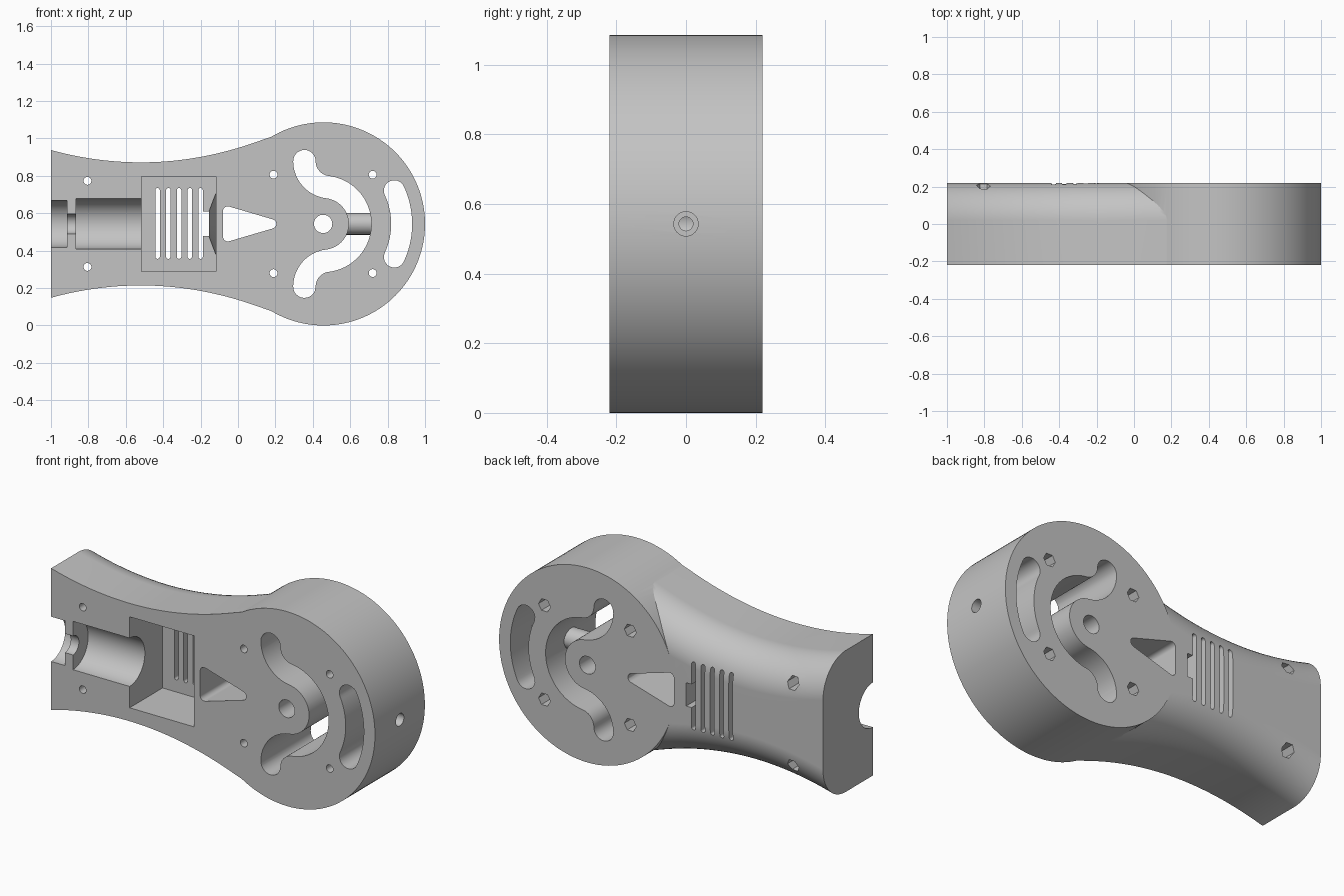
import bpy, bmesh
from math import sin, cos, pi, sqrt, radians, atan2
from mathutils import Vector

cube = bpy.data.objects.get("Cube")
if cube:
    bpy.data.objects.remove(cube)

MID = 0.543      # height of the symmetry axis
HALF = 0.22      # half thickness
PIVOT = 0.455    # x of the pivot hole
FILLET = 0.2     # rounding on the back of the handle

grey = bpy.data.materials.new("grey_plastic")
grey.use_nodes = True
color = (0.55, 0.55, 0.55, 1)
grey.diffuse_color = color
grey.node_tree.nodes["Principled BSDF"].inputs["Base Color"].default_value = color


def loft(name, rings):
    """Closed solid through rings with equal point counts."""
    bm = bmesh.new()
    loops = [[bm.verts.new(p) for p in ring] for ring in rings]
    for a, b in zip(loops, loops[1:]):
        for i in range(len(a)):
            j = (i + 1) % len(a)
            bm.faces.new((a[i], a[j], b[j], b[i]))
    bm.faces.new(loops[0])
    bm.faces.new(loops[-1])
    bmesh.ops.recalc_face_normals(bm, faces=bm.faces)
    mesh = bpy.data.meshes.new(name)
    bm.to_mesh(mesh)
    bm.free()
    mesh.materials.append(grey)
    obj = bpy.data.objects.new(name, mesh)
    bpy.context.collection.objects.link(obj)
    return obj


def prism(name, outline, y0=-0.4, y1=0.4):
    """Extrude an (x, height above axis) outline along y."""
    return loft(name, [[(x, y, MID + z) for x, z in outline] for y in (y0, y1)])


def arc(cx, cz, r, a0, a1, n):
    return [(cx + r * cos(a0 + (a1 - a0) * i / n), cz + r * sin(a0 + (a1 - a0) * i / n))
            for i in range(n + 1)]


def circle(cx, cz, r, n=32):
    return arc(cx, cz, r, 0, 2 * pi, n)[:-1]


def rod(name, x0, x1, r0, r1=None, y=0, n=48):
    """Cylinder or cone along x on the symmetry axis."""
    ends = ((x0, r0), (x1, r0 if r1 is None else r1))
    return loft(name, [[(x, y + u, MID + v) for u, v in circle(0, 0, r, n)] for x, r in ends])


def stroke(path, r, n=12):
    """Outline of a round ended slot that follows a path."""
    pts = [Vector(p) for p in path]
    left, right, angles = [], [], []
    for i, p in enumerate(pts):
        t = (pts[min(i + 1, len(pts) - 1)] - pts[max(i - 1, 0)]).normalized()
        side = Vector((-t.y, t.x)) * r
        left.append(tuple(p + side))
        right.append(tuple(p - side))
        angles.append(atan2(t.y, t.x))
    end = arc(*pts[-1], r, angles[-1] - pi / 2, angles[-1] + pi / 2, n)
    start = arc(*pts[0], r, angles[0] + pi / 2, angles[0] + 3 * pi / 2, n)
    return right + end[1:-1] + left[::-1] + start[1:-1]


def rounded(centres, r, n=6):
    """Convex counter-clockwise polygon with rounded corners."""
    out = []
    for i, (x, z) in enumerate(centres):
        px, pz = centres[i - 1]
        nx, nz = centres[(i + 1) % len(centres)]
        a0 = atan2(z - pz, x - px) - pi / 2
        a1 = atan2(nz - z, nx - x) - pi / 2
        out += arc(x, z, r, a0, a0 + (a1 - a0) % (2 * pi), n)
    return out


def combine(tool, operation="DIFFERENCE"):
    mod = body.modifiers.new("combine", "BOOLEAN")
    mod.operation = operation
    mod.solver = "EXACT"
    mod.object = tool
    bpy.context.view_layer.objects.active = body
    bpy.ops.object.modifier_apply(modifier=mod.name)
    bpy.data.objects.remove(tool)


# Handle: waisted sides, rounded along the back edges
def half_height(x):
    bend = min(x, 0.06)
    return 0.329 + (bend + 0.52) ** 2 / 3.5 + max(0, x - 0.06) * 0.345


def handle_ring(x):
    h = half_height(x)
    top = arc(HALF - FILLET, h - FILLET, FILLET, pi / 2, 0, 14)
    section = [(-HALF, h)] + top + [(y, -z) for y, z in top[::-1]] + [(-HALF, -h)]
    return [(x, y, MID + z) for y, z in section]


# Round head joined with the handle
body = prism("body", circle(0.457, 0, MID, 128), -HALF, HALF)
combine(loft("handle", [handle_ring(-1 + 1.3 * i / 40) for i in range(41)]), "UNION")

# Stepped half-round channel from the open end to the pocket
combine(rod("mouth_cut", -1.1, -0.915, 0.125, y=-HALF - 0.001))
combine(rod("neck_cut", -0.95, -0.82, 0.053, y=-HALF - 0.001))
combine(rod("barrel_cut", -0.865, -0.45, 0.135, y=-HALF - 0.001))

# Rectangular pocket with a flared recess, window and vent slots
combine(prism("pocket_cut", [(-0.515, -0.254), (-0.118, -0.254),
                             (-0.118, 0.254), (-0.515, 0.254)], -0.4, 0.07))
combine(rod("flare_cut", -0.157, -0.118, 0.065, 0.165, y=0.05))
combine(prism("window_cut", [(-0.195, -0.065), (-0.155, -0.065),
                             (-0.155, 0.065), (-0.195, 0.065)], 0))
for i in range(5):
    x = -0.43 + 0.0575 * i
    combine(prism("vent_cut", stroke([(x, -0.175), (x, 0.18)], 0.012, 8), 0))

# Tapered opening
combine(prism("taper_cut", rounded([(-0.055, -0.069), (0.18, 0), (-0.055, 0.069)], 0.025)))

# Winding slot around the pivot boss, and the outer curved slot
ring, bend = 0.198, 0.14
cx = 0.355 + bend
cz = sqrt((ring + bend) ** 2 - (cx - PIVOT) ** 2)
turn = atan2(cz, cx - PIVOT)
upper = arc(PIVOT, 0, ring, 0, turn, 24) + arc(cx, cz, bend, turn + pi, pi, 12)[1:]
lower = [(x, -z) for x, z in upper[:0:-1]]
combine(prism("winding_cut", stroke(lower + upper, 0.06)))
combine(prism("outer_slot_cut",
              stroke(arc(PIVOT, 0, 0.42, radians(-25), radians(25), 24), 0.056)))

# Bridge across the winding slot, drilled radially with a step
combine(rod("bridge", 0.565, 0.74, 0.058), "UNION")
combine(rod("radial_bore_cut", 0.66, 1.1, 0.035, n=32))
combine(rod("radial_pilot_cut", PIVOT, 0.7, 0.02, n=24))
combine(prism("pivot_cut", circle(PIVOT, 0, 0.049, 40)))

# Screw holes with hexagonal nut seats on the back
for x, z in ((-0.805, 0.23), (0.19, 0.263), (0.72, 0.263)):
    for s in (1, -1):
        combine(prism("screw_cut", circle(x, s * z, 0.021, 24)))
        combine(prism("nut_cut", circle(x, s * z, 0.037, 6), 0.12, 0.4))

# Smooth curves, crisp edges, exact centring
body.location.x = 0
bpy.ops.object.select_all(action="DESELECT")
body.select_set(True)
bpy.context.view_layer.objects.active = body
bpy.ops.object.shade_smooth_by_angle(angle=radians(25))
normals = body.modifiers.new("weighted_normals", "WEIGHTED_NORMAL")
normals.keep_sharp = True
